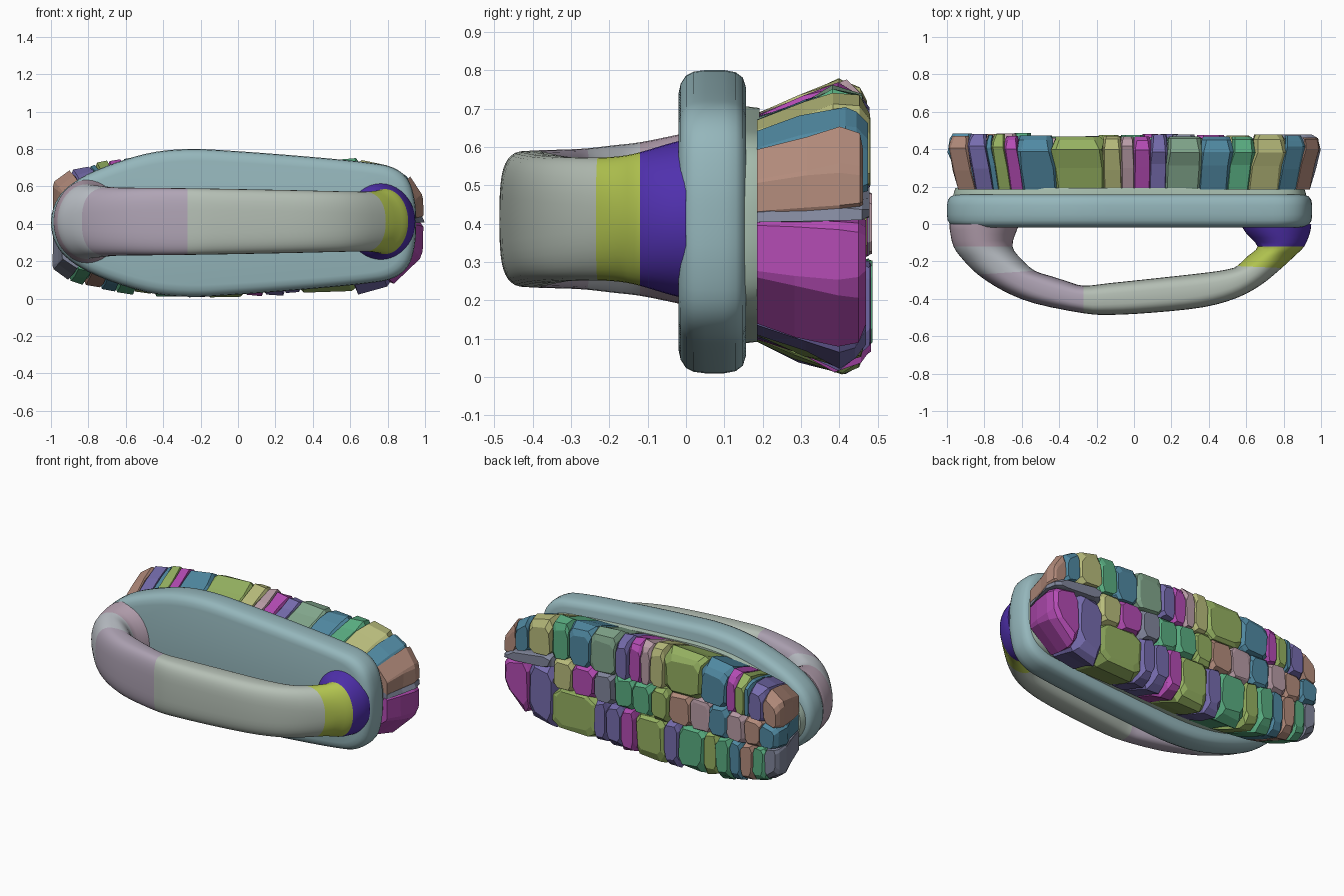
import bpy, bmesh, math, random
from mathutils import Vector

if "Cube" in bpy.data.objects:
    bpy.data.objects.remove(bpy.data.objects["Cube"])

random.seed(7)
ZC = 0.405   # plate centre height
ZB = 0.39    # bristle centre height


def material(name, rgb):
    m = bpy.data.materials.new(name)
    m.diffuse_color = (*rgb, 1)
    m.use_nodes = True
    m.node_tree.nodes["Principled BSDF"].inputs["Base Color"].default_value = m.diffuse_color
    return m


def loft(name, rings, mats, seg_mat=None, smooth=True):
    """Skin closed rings of equal length and cap both ends."""
    bm = bmesh.new()
    vs = [[bm.verts.new(p) for p in r] for r in rings]
    n = len(rings[0])
    for k in range(len(vs) - 1):
        for i in range(n):
            j = (i + 1) % n
            f = bm.faces.new((vs[k][i], vs[k][j], vs[k + 1][j], vs[k + 1][i]))
            f.material_index = seg_mat[k] if seg_mat else 0
    bm.faces.new(vs[0][::-1])
    bm.faces.new(vs[-1]).material_index = seg_mat[-1] if seg_mat else 0
    bmesh.ops.recalc_face_normals(bm, faces=bm.faces)
    me = bpy.data.meshes.new(name)
    bm.to_mesh(me)
    bm.free()
    for m in mats:
        me.materials.append(m)
    ob = bpy.data.objects.new(name, me)
    bpy.context.collection.objects.link(ob)
    if smooth:
        bpy.ops.object.select_all(action='DESELECT')
        ob.select_set(True)
        bpy.context.view_layer.objects.active = ob
        bpy.ops.object.shade_smooth_by_angle(angle=math.radians(40))
    return ob


def spline(a, b, c, d, t):
    return 0.5 * (2 * b + (c - a) * t + (2 * a - 5 * b + 4 * c - d) * t**2
                  + (3 * b - a - 3 * c + d) * t**3)


def closed_curve(pts, sub):
    n, out = len(pts), []
    for i in range(n):
        q = [Vector(pts[(i + k) % n]) for k in (-1, 0, 1, 2)]
        out += [spline(*q, s / sub) for s in range(sub)]
    return out


# Base plate: mirrored half outline, rounded edge profile
half = [(-1.0, 0), (-.975, .11), (-.9, .2), (-.75, .285), (-.5, .368), (-.27, .395),
        (0, .383), (.4, .352), (.7, .322), (.83, .295), (.91, .23), (.945, .12), (.953, 0)]
outline = closed_curve(half + [(x, -h) for x, h in half[-2:0:-1]], 4)


def plate_ring(sx, sz, y, zc=ZC):
    return [(p.x * sx, y, zc + p.y * sz) for p in outline]


teal = material("teal", (.30, .47, .50))
sage = material("sage", (.40, .53, .44))
loft("base_plate", [plate_ring(*r) for r in (
    (.94, .84, -.02), (.965, .91, -.014), (.985, .965, .0), (.996, .99, .02),
    (1, 1, .05), (1, 1, .10), (.994, .985, .13), (.98, .95, .148), (.95, .88, .157))], [teal])
loft("bristle_mount", [plate_ring(*r, .397) for r in (
    (.965, .78, .14), (.965, .78, .16), (.955, .77, .192))], [sage])

# Handle loop: outer point, inner point, half height, squareness, colour index
stations = [
    ((-.985, 0), (-.61, 0), .225, 2, 0), ((-.985, -.03), (-.625, -.03), .218, 2, 0),
    ((-.965, -.12), (-.65, -.12), .200, 2, 1), ((-.915, -.19), (-.60, -.19), .192, 2.2, 1),
    ((-.835, -.27), (-.53, -.25), .184, 2.6, 2), ((-.70, -.357), (-.44, -.28), .181, 3, 2),
    ((-.53, -.425), (-.36, -.305), .18, 3.2, 2), ((-.27, -.477), (-.27, -.33), .178, 3.4, 3),
    ((-.13, -.486), (-.13, -.316), .176, 3.4, 3), ((.1, -.474), (.08, -.294), .172, 3.4, 3),
    ((.37, -.445), (.3, -.27), .167, 3.2, 3), ((.55, -.395), (.44, -.253), .163, 3, 3),
    ((.68, -.325), (.51, -.24), .161, 2.6, 3), ((.79, -.235), (.55, -.225), .16, 2.3, 4),
    ((.86, -.17), (.61, -.17), .164, 2, 4), ((.91, -.12), (.66, -.12), .174, 2, 5),
    ((.94, -.05), (.60, -.05), .195, 2, 5), ((.948, 0), (.57, 0), .208, 2, 5)]


def power(v, e):
    return math.copysign(abs(v) ** (2 / e), v)


def handle_ring(ox, oy, ix, iy, hz, e):
    o, i = Vector((ox, oy)), Vector((ix, iy))
    c, d = (o + i) / 2, (o - i) / 2
    ring = []
    for k in range(40):
        a = 2 * math.pi * k / 40
        p = c + d * power(math.cos(a), e)
        ring.append((p.x, p.y, .412 + hz * power(math.sin(a), e)))
    return ring


rings, segs, last = [], [], len(stations) - 1
flat = [(*s[0], *s[1], s[2], s[3]) for s in stations]
for i in range(last):
    quad = [flat[min(max(i + k, 0), last)] for k in (-1, 0, 1, 2)]
    for s in range(3):
        rings.append(handle_ring(*(spline(*v, s / 3) for v in zip(*quad))))
        segs.append(stations[i][4])
rings.append(handle_ring(*flat[-1]))
segs.append(5)
colours = [(.47, .36, .44), (.50, .53, .57), (.43, .37, .46), (.46, .52, .46),
           (.45, .56, .08), (.08, .03, .42)]
loft("handle", rings, [material("handle_%d" % i, c) for i, c in enumerate(colours)], segs)

# Bristle clumps: faceted blocks in rows, flaring away from the mount
palette = [material("clump_%d" % i, c) for i, c in enumerate([
    (.10, .42, .22), (.45, .07, .45), (.45, .26, .20), (.18, .15, .42), (.30, .44, .12),
    (.22, .24, .33), (.48, .33, .38), (.08, .25, .36), (.48, .50, .20), (.22, .38, .26)])]
bound = [(-1.0, .22), (-.92, .285), (-.75, .33), (-.4, .372), (-.1, .372), (.3, .352),
         (.7, .35), (.84, .31), (.93, .25), (1.0, .15)]


def height(x):
    x = max(-1, min(1, x))
    for (x0, h0), (x1, h1) in zip(bound, bound[1:]):
        if x <= x1:
            return h0 + (h1 - h0) * (x - x0) / (x1 - x0)


def clump(name, x0, x1, t0, t1):
    jit = lambda a: random.uniform(-a, a)
    w, levels = x1 - x0, []
    top = .474 + jit(.013)
    # each level: depth, x flare, z flare, corner cut, inset
    for y, fx, fz, cut, ins in ((.185, .94, .80, .05, 0), (.30 + jit(.02), .965, .92, .07, -.01),
                                (.40 + jit(.02), .99, 1.01, .10, -.02),
                                (.45 + jit(.01), .985, .97, .14, .01), (top, .975, .91, .18, .07)):
        ring = []
        for u, v in ((cut, 0), (1 - cut, 0), (1, cut), (1, 1 - cut),
                     (1 - cut, 1), (cut, 1), (0, 1 - cut), (0, cut)):
            u, v = ins + u * (1 - 2 * ins), ins + v * (1 - 2 * ins)
            j = .04 if y > .2 else 0
            x = x0 + w * (u + jit(j))
            t = t0 + (t1 - t0) * (v + jit(j))
            ring.append((max(-.998, min(.998, x * fx)), y,
                         max(.002, ZB + height(x) * t * fz)))
        levels.append(ring)
    loft(name, levels, [random.choice(palette)], smooth=False)


rows = {
    "upper": (.32, 1, [-1, -.90, -.80, -.77, -.70, -.63, -.44, -.17, -.07, 0, .09, .18, .37,
                       .53, .65, .82, .92, 1]),
    "middle": (-.25, .32, [-1, -.88, -.76, -.64, -.5, -.36, -.2, -.08, .06, .2, .34, .5, .64]),
    "lower": (-1, -.25, [-1, -.91, -.83, -.74, -.66, -.56, -.46, -.27, -.17, .04, .14, .25,
                         .34, .64])}
for row, (t0, t1, edges) in rows.items():
    for i, (a, b) in enumerate(zip(edges, edges[1:])):
        clump("bristle_clump_%s_%d" % (row, i), a, b, t0, t1)
# Large clumps at the right end: lower pair, then one above
clump("bristle_clump_end_lower_inner", .64, .82, -1, .1)
clump("bristle_clump_end_lower_outer", .82, 1, -1, .1)
clump("bristle_clump_end_upper", .64, 1, .1, .34)
